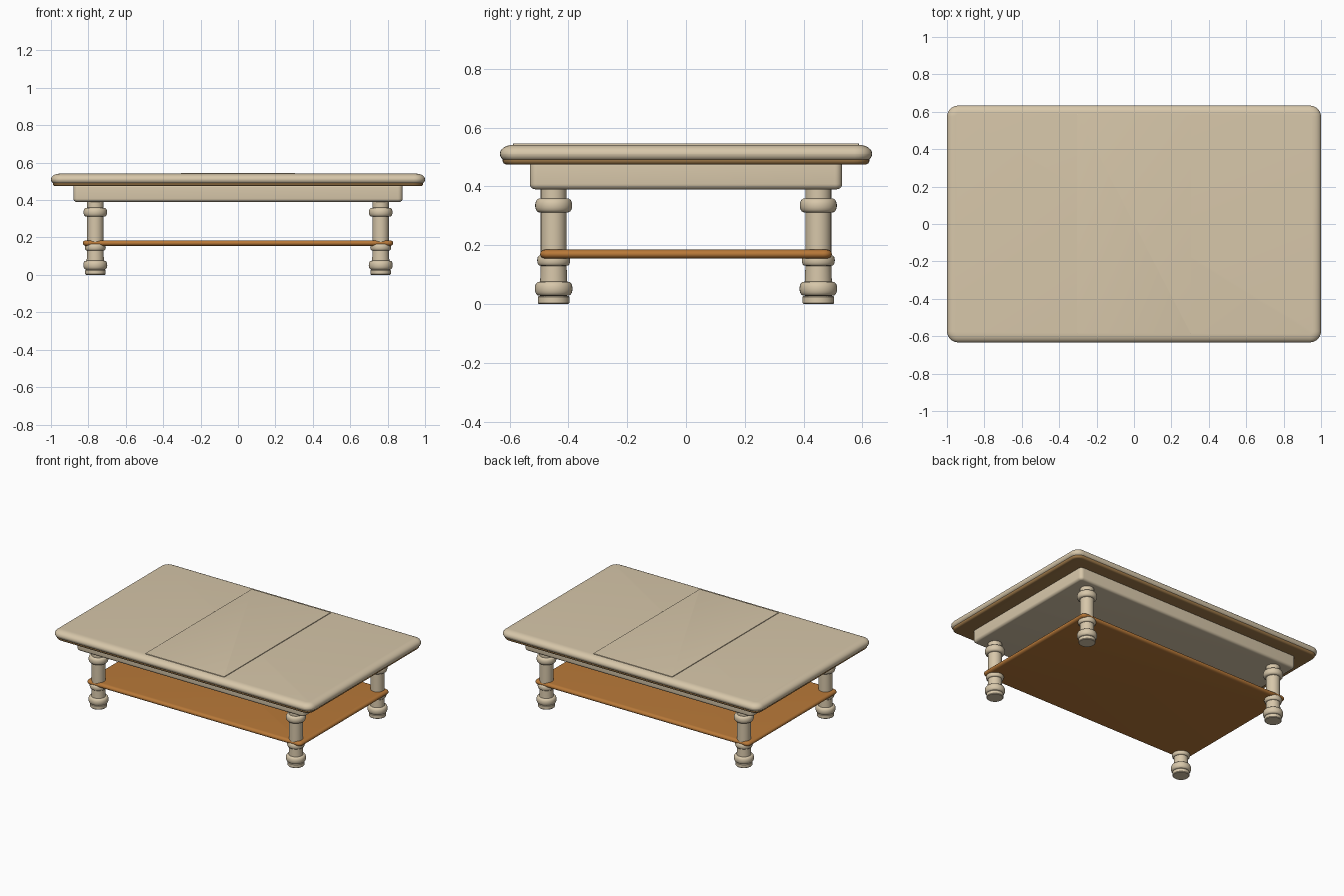
import bpy, bmesh, math

if "Cube" in bpy.data.objects:
    bpy.data.objects.remove(bpy.data.objects["Cube"])

def material(name, rgb):
    m = bpy.data.materials.new(name)
    m.diffuse_color = (*rgb, 1)
    m.use_nodes = True
    m.node_tree.nodes["Principled BSDF"].inputs["Base Color"].default_value = m.diffuse_color
    return m

cream = material("cream paint", (0.68, 0.57, 0.40))
oak = material("warm oak", (0.48, 0.19, 0.04))
brown = material("dull oak", (0.36, 0.20, 0.07))

def finish(name, bm, mat, angle=35):
    bmesh.ops.recalc_face_normals(bm, faces=bm.faces)
    me = bpy.data.meshes.new(name)
    bm.to_mesh(me)
    bm.free()
    me.materials.append(mat)
    ob = bpy.data.objects.new(name, me)
    bpy.context.collection.objects.link(ob)
    bpy.ops.object.select_all(action='DESELECT')
    ob.select_set(True)
    bpy.context.view_layer.objects.active = ob
    bpy.ops.object.shade_smooth_by_angle(angle=math.radians(angle))
    return ob

def skin(bm, rings):
    for a, b in zip(rings, rings[1:]):
        n = len(a)
        for i in range(n):
            bm.faces.new((a[i], a[(i + 1) % n], b[(i + 1) % n], b[i]))
    bm.faces.new(rings[0])
    bm.faces.new(rings[-1])

def slab(name, hx, hy, z0, z1, corner, bot, top, mat):
    """Rounded rectangle; bot/top = (inset, height) of the elliptical edge rounding."""
    bm = bmesh.new()
    steps = 6
    arc = [math.pi / 2 * i / steps for i in range(steps + 1)]
    prof = [(bot[0] * (1 - math.sin(t)), z0 + bot[1] * (1 - math.cos(t))) for t in arc]
    prof += [(top[0] * (1 - math.cos(t)), z1 - top[1] * (1 - math.sin(t))) for t in arc]
    rings = []
    for inset, z in prof:
        r = max(corner - inset, 0.002)
        ring = []
        for k, (sx, sy) in enumerate(((1, 1), (-1, 1), (-1, -1), (1, -1))):
            cx, cy = sx * (hx - inset - r), sy * (hy - inset - r)
            for t in arc:
                a = t + k * math.pi / 2
                ring.append(bm.verts.new((cx + r * math.cos(a), cy + r * math.sin(a), z)))
        rings.append(ring)
    skin(bm, rings)
    bmesh.ops.remove_doubles(bm, verts=bm.verts, dist=1e-5)
    return finish(name, bm, mat)

# Table top: main slab, raised centre leaf, wooden under-slab, apron
slab("table_top", 1.0, 0.633, 0.485, 0.541, 0.06, (0.03, 0.025), (0.045, 0.03), cream)
slab("centre_leaf", 0.305, 0.588, 0.535, 0.5455, 0.003, (0.001, 0.001), (0.001, 0.001), cream)
slab("under_slab", 0.99, 0.624, 0.474, 0.51, 0.055, (0.015, 0.015), (0.01, 0.01), brown)
slab("apron", 0.88, 0.531, 0.39, 0.48, 0.025, (0.018, 0.018), (0.01, 0.01), cream)

# Lower shelf
slab("lower_shelf", 0.83, 0.496, 0.154, 0.185, 0.03, (0.02, 0.0155), (0.02, 0.0155), oak)

# Turned legs: foot disc, shaft and three half-round rings
def bead(z, h, r_in, r_out, n=10):
    return [(r_in + (r_out - r_in) * math.sin(math.pi * i / n) ** 0.7,
             z - h * math.cos(math.pi * i / n)) for i in range(n + 1)]

profile = [(0.050, 0.0), (0.054, 0.004), (0.054, 0.024), (0.050, 0.028)]
profile += bead(0.052, 0.024, 0.046, 0.064)
profile += bead(0.148, 0.018, 0.044, 0.056)
profile += bead(0.335, 0.024, 0.044, 0.063)
profile += [(0.044, 0.41)]

for sx, side in ((-1, "left"), (1, "right")):
    for sy, end in ((-1, "front"), (1, "back")):
        bm = bmesh.new()
        n = 32
        skin(bm, [[bm.verts.new((sx * 0.763 + r * math.cos(2 * math.pi * i / n),
                                 sy * 0.45 + r * math.sin(2 * math.pi * i / n), z))
                   for i in range(n)] for r, z in profile])
        finish(f"{end}_{side}_leg", bm, cream)
